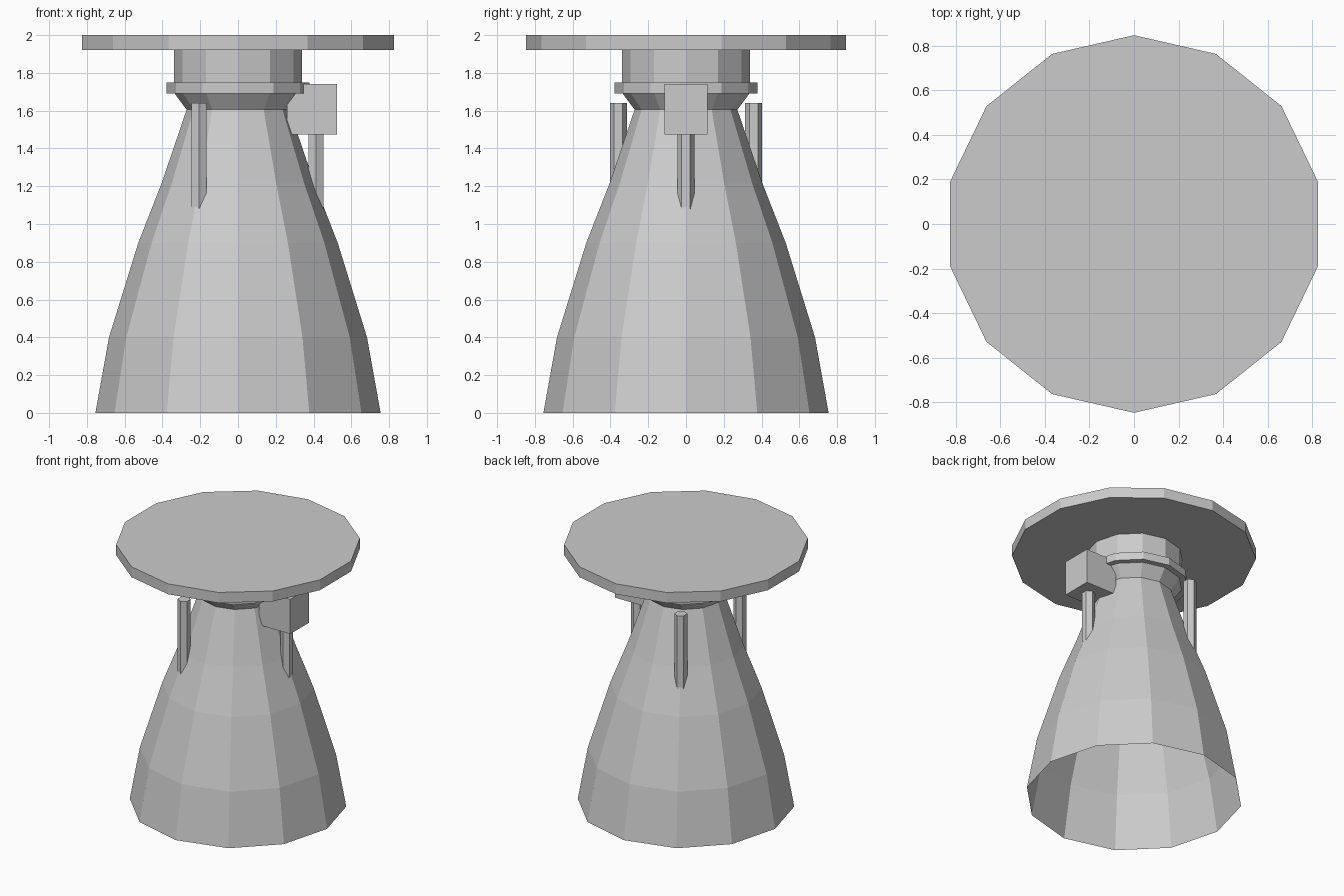
import bpy, bmesh, math
from mathutils import Matrix, Vector

if "Cube" in bpy.data.objects:
    bpy.data.objects.remove(bpy.data.objects["Cube"])

grey = bpy.data.materials.new("metal grey")
grey.diffuse_color = (0.6, 0.6, 0.6, 1)
grey.use_nodes = True
grey.node_tree.nodes["Principled BSDF"].inputs["Base Color"].default_value = grey.diffuse_color


def make_object(name, bm):
    bmesh.ops.recalc_face_normals(bm, faces=bm.faces)
    mesh = bpy.data.meshes.new(name)
    bm.to_mesh(mesh)
    bm.free()
    mesh.materials.append(grey)
    obj = bpy.data.objects.new(name, mesh)
    bpy.context.collection.objects.link(obj)
    return obj


def lathe(name, profile, sides):
    """Open faceted surface of revolution from (radius, height) points."""
    bm = bmesh.new()
    rings = []
    for r, z in profile:
        angles = [2 * math.pi * i / sides for i in range(sides)]
        rings.append([bm.verts.new((r * math.cos(a), r * math.sin(a), z)) for a in angles])
    for low, high in zip(rings, rings[1:]):
        for i in range(sides):
            j = (i + 1) % sides
            bm.faces.new((low[i], low[j], high[j], high[i]))
    return make_object(name, bm)


def prism(name, sides, radius, x, y, z0, z1):
    """Capped upright prism with one corner pointing to +y."""
    bm = bmesh.new()
    place = Matrix.Translation((x, y, (z0 + z1) / 2)) @ Matrix.Rotation(math.pi / 2, 4, 'Z')
    # cone corners start on the y axis, so turn until one lies on x first
    bmesh.ops.create_cone(bm, cap_ends=True, segments=sides, radius1=radius,
                          radius2=radius, depth=z1 - z0)
    v = bm.verts[:][0].co
    turn = Matrix.Rotation(-math.atan2(v.y, v.x), 4, 'Z')
    bmesh.ops.transform(bm, matrix=place @ turn, verts=bm.verts)
    return make_object(name, bm)


# Thin-walled bell, open at the bottom, flaring out again above the throat
lathe("nozzle_bell", [(0.755, 0), (0.683, 0.4), (0.528, 0.9), (0.403, 1.22),
                      (0.272, 1.605), (0.335, 1.69)], 12)

# Flange ring and neck above the throat
lathe("flange_and_neck", [(0.335, 1.69), (0.378, 1.69), (0.378, 1.75),
                          (0.34, 1.75), (0.34, 1.93)], 12)

# Wide mounting plate
prism("mounting_plate", 14, 0.848, 0, 0, 1.92, 2.0)

# Three hexagonal rods sunk into the bell
for i in range(3):
    a = i * 2 * math.pi / 3
    prism(f"rod_{i + 1}", 6, 0.045, 0.413 * math.cos(a), 0.413 * math.sin(a), 1.07, 1.64)

# Control box on the +x side
bm = bmesh.new()
bmesh.ops.create_cube(bm, size=1)
bmesh.ops.scale(bm, vec=Vector((0.263, 0.23, 0.265)), verts=bm.verts)
bmesh.ops.translate(bm, vec=Vector((0.392, 0, 1.6075)), verts=bm.verts)
make_object("control_box", bm)
